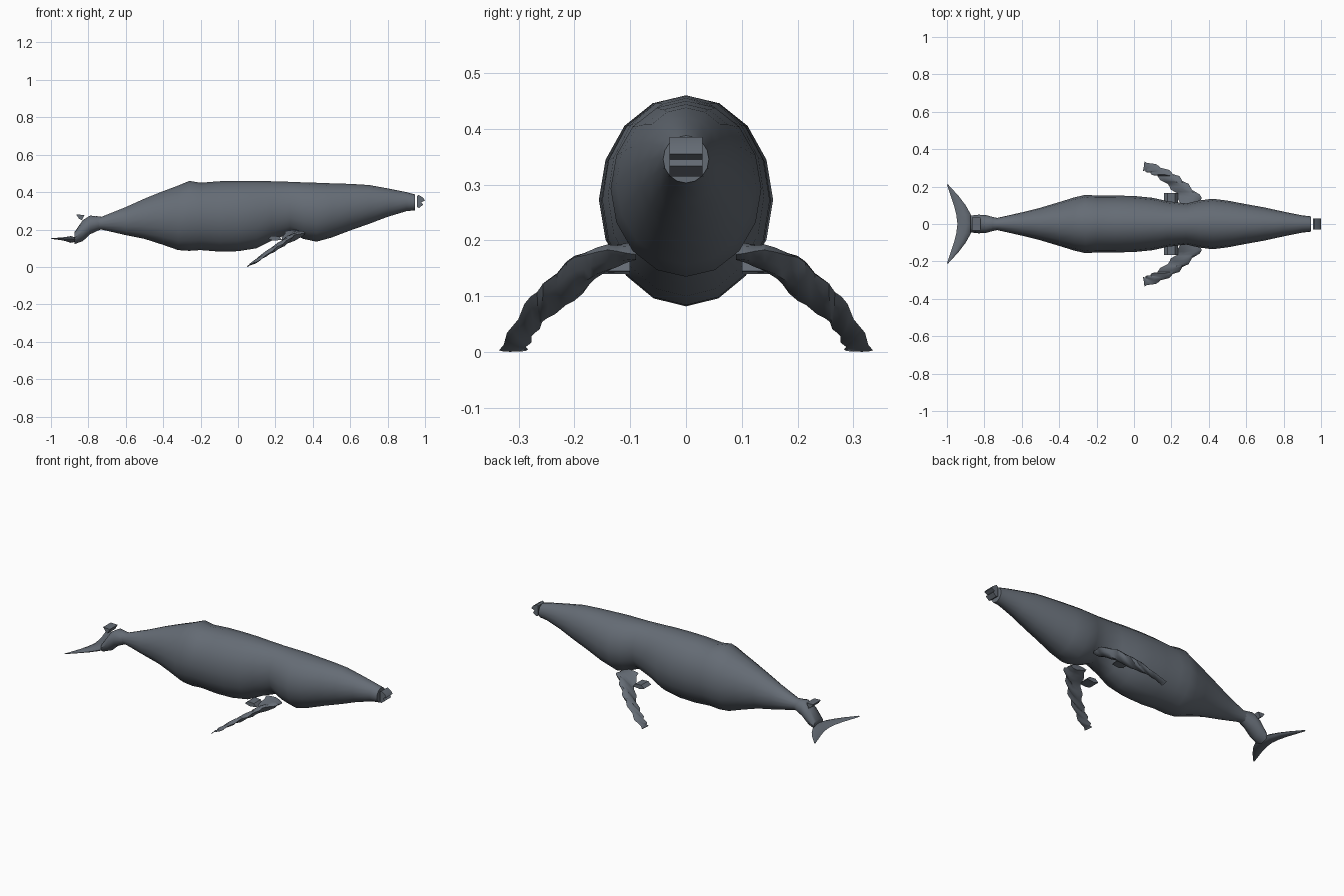
import bpy, bmesh
from math import sin, cos, pi
from mathutils import Vector

cube = bpy.data.objects.get("Cube")
if cube:
    bpy.data.objects.remove(cube)

skin = bpy.data.materials.new("slate_grey_skin")
skin.use_nodes = True
COLOUR = (0.13, 0.15, 0.178, 1)
skin.diffuse_color = COLOUR
skin.node_tree.nodes["Principled BSDF"].inputs["Base Color"].default_value = COLOUR


def loft(name, rings, angle=0.7, mirror=False):
    """Skin a list of equal-length closed rings and cap both ends."""
    bm = bmesh.new()
    rows = [[bm.verts.new(p) for p in ring] for ring in rings]
    for a, b in zip(rows, rows[1:]):
        for i in range(len(a)):
            j = (i + 1) % len(a)
            bm.faces.new((a[i], a[j], b[j], b[i]))
    bm.faces.new(rows[0])
    bm.faces.new(rows[-1])
    bmesh.ops.recalc_face_normals(bm, faces=bm.faces)
    mesh = bpy.data.meshes.new(name)
    bm.to_mesh(mesh)
    bm.free()
    obj = bpy.data.objects.new(name, mesh)
    bpy.context.collection.objects.link(obj)
    mesh.materials.append(skin)
    bpy.ops.object.select_all(action="DESELECT")
    obj.select_set(True)
    bpy.context.view_layer.objects.active = obj
    bpy.ops.object.shade_smooth_by_angle(angle=angle)
    if mirror:
        obj.modifiers.new("mirror", "MIRROR").use_axis = (False, True, False)
    return obj


def oval(x, low, high, half, sides=16):
    mid, tall = (low + high) / 2, (high - low) / 2
    return [(x, half * sin(2 * pi * i / sides), mid + tall * cos(2 * pi * i / sides))
            for i in range(sides)]


def extrude(name, profile, near, far, mirror=False):
    return loft(name, [[(x, y, z) for x, z in profile] for y in (near, far)],
                angle=0.5, mirror=mirror)


def blade_ring(lead, trail, thick):
    """Lens-shaped section between a leading and a trailing point."""
    lead, trail = Vector(lead), Vector(trail)
    up = [lead.lerp(trail, t) + Vector((0, 0, thick * k))
          for t, k in ((.15, .7), (.4, 1), (.75, .6))]
    down = [lead.lerp(trail, t) - Vector((0, 0, thick * k))
            for t, k in ((.75, .6), (.4, 1), (.15, .7))]
    return [lead, *up, trail, *down]


# Body: x, underside, back, half width
body = [(-.76, .195, .272, .036), (-.73, .20, .268, .033), (-.6, .17, .32, .062),
        (-.5, .15, .365, .087), (-.4, .118, .405, .117), (-.32, .09, .435, .142),
        (-.26, .086, .46, .156), (-.2, .09, .45, .152), (-.1, .082, .458, .152),
        (0, .084, .46, .15), (.1, .1, .46, .14), (.18, .14, .458, .122),
        (.28, .18, .455, .11), (.35, .15, .452, .126), (.42, .135, .45, .135),
        (.5, .157, .447, .125), (.6, .195, .444, .106), (.7, .23, .438, .088),
        (.8, .268, .42, .066), (.9, .298, .4, .046), (.945, .303, .388, .041)]
loft("body", [oval(*s) for s in body], angle=0.9)

# Tail stock bending down to the flukes
stock = [(-.74, .198, .268, .034), (-.79, .175, .275, .047),
         (-.83, .138, .25, .05), (-.875, .122, .185, .045)]
loft("tail_stock", [oval(*s, sides=12) for s in stock])
extrude("tail_top_plate", [(-.865, .28), (-.82, .278), (-.835, .25), (-.85, .258)],
        -.036, .036)

# Snout tip, slightly apart from the head
extrude("snout_tip", [(.957, .32), (.968, .315), (.99, .333), (.979, .345),
                      (1, .355), (.99, .37), (.966, .385), (.957, .378)], -.03, .03)

# Flukes: y, leading x, trailing x, half thickness
half_fluke = [(.21, -.993, -1, .002), (.15, -.938, -.98, .006), (.1, -.9, -.963, .01),
              (.05, -.872, -.95, .015), (0, -.86, -.944, .018)]
fluke = [(-y, a, b, t) for y, a, b, t in half_fluke] + half_fluke[-2::-1]
loft("tail_flukes", [blade_ring((a, y, .145 + abs(y) * .04), (b, y, .15), t)
                     for y, a, b, t in fluke])

# Flippers: leading point, trailing point, half thickness
flipper = [((.355, .09, .175), (.25, .09, .19), .016),
           ((.362, .14, .183), (.235, .15, .145), .022),
           ((.3, .2, .17), (.19, .2, .092), .02),
           ((.25, .245, .13), (.13, .25, .06), .016),
           ((.2, .278, .1), (.09, .27, .035), .012),
           ((.13, .312, .045), (.06, .283, .012), .007),
           ((.056, .335, .003), (.05, .287, .002), .002)]
rings = []
for (la, ta, ha), (lb, tb, hb) in zip(flipper, flipper[1:]):
    for step in range(4):
        t = step / 4
        lead, trail = Vector(la).lerp(Vector(lb), t), Vector(ta).lerp(Vector(tb), t)
        # knobbly edges
        bump = Vector((.005, .003, 0)) * sin(len(rings) * pi / 2)
        rings.append(blade_ring(lead + bump, trail + bump, ha + (hb - ha) * t))
rings.append(blade_ring(*flipper[-1]))
loft("flippers", rings, mirror=True)

# Small flaps behind the flipper roots
extrude("flipper_root_flaps", [(.16, .15), (.19, .14), (.235, .145), (.22, .163), (.18, .166)],
        .1, .165, mirror=True)
